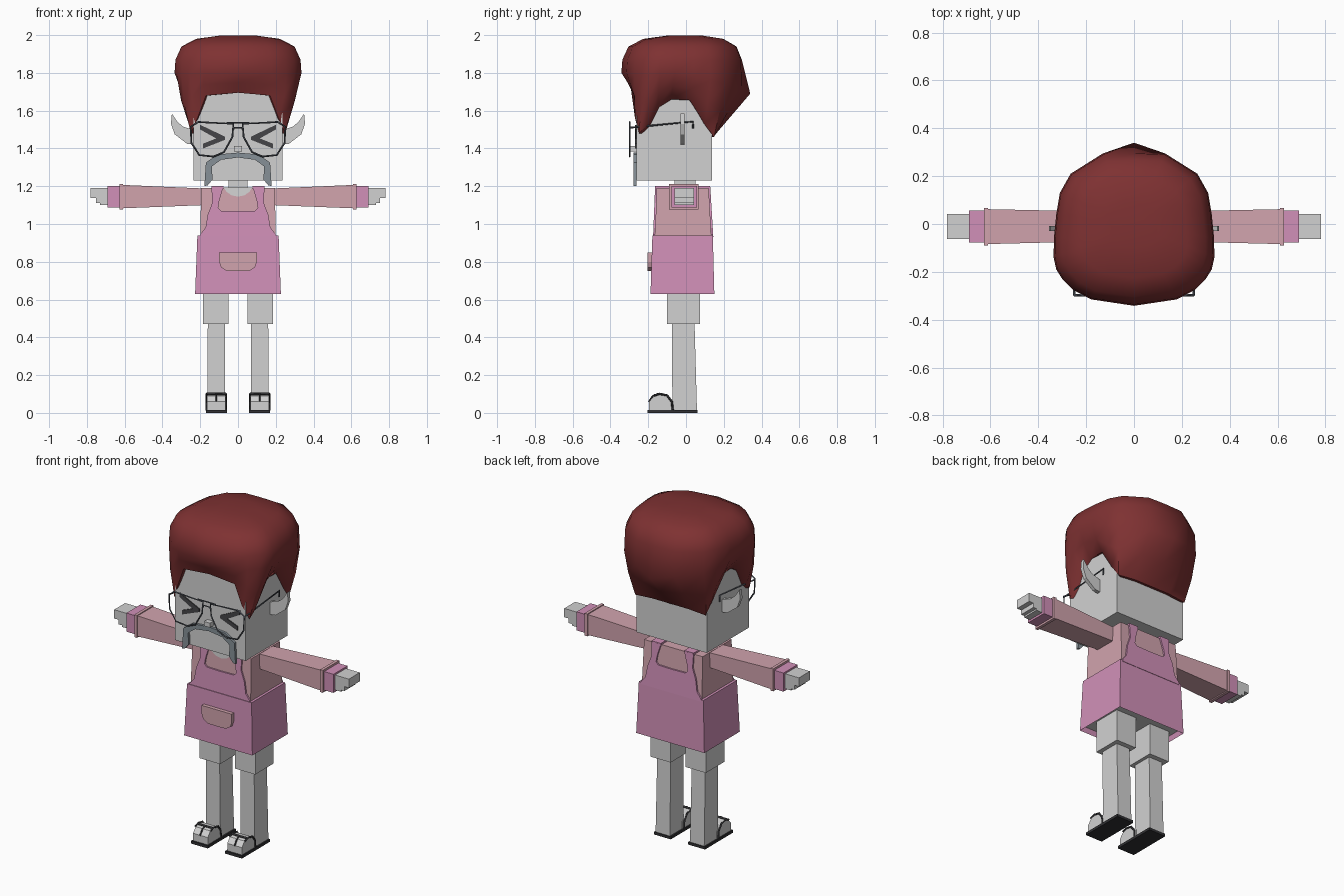
import bpy, bmesh

cube = bpy.data.objects.get("Cube")
if cube:
    bpy.data.objects.remove(cube, do_unlink=True)


def material(name, *rgb):
    m = bpy.data.materials.new(name)
    m.use_nodes = True
    m.diffuse_color = (*rgb, 1)
    m.node_tree.nodes["Principled BSDF"].inputs["Base Color"].default_value = (*rgb, 1)
    return m


GREY = material("pale_grey", .64, .64, .64)
PINK = material("apron_pink", .64, .28, .48)
ROSE = material("shirt_rose", .64, .37, .42)
HAIR = material("hair_red", .21, .031, .032)
SLATE = material("moustache_slate", .24, .28, .31)
WIRE = material("frame_grey", .08, .09, .11)
DARK = material("sandal_dark", .03, .03, .033)
EYE = material("eye_charcoal", .06, .06, .065)


def finish(ob, mirror=False):
    bpy.context.collection.objects.link(ob)
    if mirror:
        ob.modifiers.new("Mirror", 'MIRROR').use_axis[0] = True
    return ob


def loft(name, rings, mat, mirror=False):
    """Skin a stack of equal rings and cap both ends."""
    bm = bmesh.new()
    vs = [[bm.verts.new(p) for p in r] for r in rings]
    n = len(rings[0])
    for a, b in zip(vs, vs[1:]):
        for i in range(n):
            j = (i + 1) % n
            bm.faces.new((a[i], a[j], b[j], b[i]))
    bm.faces.new(vs[0])
    bm.faces.new(vs[-1])
    bmesh.ops.recalc_face_normals(bm, faces=bm.faces[:])
    me = bpy.data.meshes.new(name)
    bm.to_mesh(me)
    bm.free()
    me.materials.append(mat)
    return finish(bpy.data.objects.new(name, me), mirror)


def flat_z(x0, x1, y0, y1, z):
    return [(x0, y0, z), (x1, y0, z), (x1, y1, z), (x0, y1, z)]


def flat_x(x, y0, y1, z0, z1):
    return [(x, y0, z0), (x, y1, z0), (x, y1, z1), (x, y0, z1)]


def box(name, x0, x1, y0, y1, z0, z1, mat, mirror=False):
    return loft(name, [flat_z(x0, x1, y0, y1, z) for z in (z0, z1)], mat, mirror)


def plate(name, pts, y0, y1, mat, mirror=False, lean=0):
    """Extrude an x-z outline along y, optionally leaning with height."""
    rings = [[(x, y + lean * (z - .94), z) for x, z in pts] for y in (y0, y1)]
    return loft(name, rings, mat, mirror)


def symmetric(half):
    """Complete an outline whose first and last points may lie on x = 0."""
    return half + [(-p[0], *p[1:]) for p in reversed(half) if p[0] != 0]


def wire(name, pts, r, mat, closed=False, mirror=False):
    cu = bpy.data.curves.new(name, 'CURVE')
    cu.dimensions = '3D'
    cu.bevel_depth, cu.bevel_resolution = r, 0
    sp = cu.splines.new('POLY')
    sp.points.add(len(pts) - 1)
    for p, co in zip(sp.points, pts):
        p.co = (*co, 1)
    sp.use_cyclic_u = closed
    cu.materials.append(mat)
    return finish(bpy.data.objects.new(name, cu), mirror)


# Head, neck and ears
box("head", -.235, .235, -.263, .137, 1.23, 1.75, GREY)
box("neck", -.05, .05, -.06, .05, 1.14, 1.24, GREY)
plate("ears", [(.23, 1.42), (.27, 1.425), (.335, 1.475), (.355, 1.53), (.35, 1.585),
               (.32, 1.54), (.29, 1.515), (.23, 1.495)], -.03, -.008, GREY, True)
box("nose", -.02, .02, -.295, -.26, 1.385, 1.412, GREY)

# Squinting eyes
plate("eyes", [(.07, 1.445), (.185, 1.4), (.185, 1.425), (.115, 1.453),
               (.2, 1.5), (.2, 1.525), (.07, 1.463)], -.269, -.262, EYE, True)

# Moustache
plate("moustache", symmetric([(0, 1.378), (.11, 1.368), (.17, 1.325), (.178, 1.2),
                              (.16, 1.205), (.135, 1.235), (.138, 1.305), (.09, 1.34), (0, 1.352)]),
      -.278, -.262, SLATE)

# Spectacles
lens = [(.025, 1.53), (.21, 1.54), (.25, 1.515), (.247, 1.43), (.205, 1.365),
        (.13, 1.357), (.075, 1.38), (.03, 1.46)]
wire("lens_frames", [(x, -.298, z) for x, z in lens], .005, WIRE, True, True)
wire("upper_bridge", [(-.06, -.298, 1.537), (.06, -.298, 1.537)], .004, WIRE)
wire("lower_bridge", [(-.03, -.298, 1.49), (-.018, -.298, 1.51), (.018, -.298, 1.51),
                      (.03, -.298, 1.49)], .004, WIRE)
wire("temples", [(.25, -.298, 1.51), (.25, .037, 1.542), (.25, .037, 1.505)], .005, WIRE, False, True)

# Hair: hem following the head, widest outline, then the crown
hem = [(0, -.275, 1.695), (.17, -.275, 1.68), (.215, -.27, 1.56), (.25, -.248, 1.48),
       (.258, -.21, 1.52), (.25, -.15, 1.62), (.245, -.08, 1.66), (.245, .02, 1.655),
       (.245, .1, 1.53), (.235, .148, 1.46), (.12, .152, 1.47), (0, .152, 1.47)]
wide = [(0, -.342, 1.8), (.18, -.315, 1.8), (.255, -.275, 1.79), (.3, -.23, 1.79),
        (.325, -.19, 1.79), (.336, -.14, 1.8), (.335, -.06, 1.8), (.325, .04, 1.78),
        (.31, .13, 1.76), (.265, .21, 1.74), (.13, .295, 1.72), (0, .34, 1.69)]
rings = [[(x * .9, y * .9, z) for x, y, z in hem], hem,
         [tuple((a + b) / 2 + (.01 if i == 0 and a > 0 else 0) for i, (a, b) in enumerate(zip(p, q)))
          for p, q in zip(hem, wide)], wide]
for f, z in ((.985, 1.87), (.89, 1.94), (.66, 1.98), (.3, 1.997)):
    rings.append([(x * f, min(y, .3) * f, z) for x, y, _ in wide])
hair = loft("hair", [symmetric(r) for r in rings], HAIR)
bpy.ops.object.select_all(action='DESELECT')
bpy.context.view_layer.objects.active = hair
hair.select_set(True)
bpy.ops.object.shade_smooth_by_angle(angle=.9)

# Shirt body and open neckline
loft("shirt", [flat_z(-.2, .2, -.165, .135, .92), flat_z(-.195, .195, -.155, .12, 1.19)], ROSE)
plate("neckline", symmetric([(0, 1.145), (.035, 1.152), (.06, 1.17), (.075, 1.192)]),
      -.171, -.16, GREY, lean=.04)

# Apron skirt with a recessed grey underside
skirt = loft("apron_skirt", [flat_z(-.227, .227, -.188, .15, .63),
                             flat_z(-.215, .215, -.178, .142, .94)], PINK)
skirt.data.materials.append(GREY)
bm = bmesh.new()
bm.from_mesh(skirt.data)
bm.faces.ensure_lookup_table()
under = min(bm.faces, key=lambda f: f.calc_center_median().z)
bmesh.ops.inset_region(bm, faces=[under], thickness=.012)
bmesh.ops.translate(bm, verts=under.verts[:], vec=(0, 0, .03))
under.material_index = 1
bm.to_mesh(skirt.data)
bm.free()

# Apron bib and straps, front and back
bib = symmetric([(0, 1.068), (.09, 1.07), (.105, 1.085), (.1, 1.12), (.078, 1.195), (.14, 1.195),
                 (.137, 1.11), (.16, 1.05), (.172, .98), (.2, .945), (.2, .93)])
plate("front_bib", bib, -.174, -.164, PINK, lean=.04)
plate("back_bib", bib, .134, .144, PINK, lean=-.06)
box("shoulder_straps", .078, .14, -.163, .128, 1.185, 1.2, PINK, True)

# Rounded pouch
plate("pocket", symmetric([(0, .75), (.06, .752), (.09, .77), (.1, .8), (.1, .85), (0, .85)]),
      -.203, -.175, ROSE)

# Arms
loft("sleeves", [flat_x(.18, -.073, .053, 1.1, 1.188), flat_x(.615, -.084, .062, 1.083, 1.207)],
     ROSE, True)
box("sleeve_bands", .61, .628, -.09, .067, 1.077, 1.212, ROSE, True)
box("cuffs", .625, .69, -.077, .057, 1.088, 1.2, PINK, True)
box("hands", .68, .782, -.062, .042, 1.137, 1.19, GREY, True)
box("lower_fingers", .68, .752, -.062, .042, 1.11, 1.14, GREY, True)
box("palms", .68, .73, -.062, .042, 1.1, 1.112, GREY, True)

# Legs
box("trouser_legs", .05, .185, -.1, .075, .47, .7, GREY, True)
loft("lower_legs", [flat_z(.067, .162, -.072, .058, .012), flat_z(.07, .16, -.075, .045, .48)],
     GREY, True)

# Feet and sandals
foot = [(-.195, .012), (-.195, .06), (-.17, .09), (-.14, .098), (-.1, .09), (-.06, .06), (-.06, .012)]
loft("feet", [[(x, y, z) for y, z in foot] for x in (.065, .163)], GREY, True)
box("sandal_soles", .058, .17, -.205, .062, 0, .016, DARK, True)
for x, side in ((.063, "inner"), (.166, "outer")):
    wire(side + "_sandal_straps", [(x, -.17, .092), (x, -.14, .101), (x, -.1, .093),
                                   (x, -.075, .06), (x, -.07, .014)], .006, DARK, False, True)
wire("cross_straps", [(.063, -.15, .1), (.166, -.15, .1)], .007, DARK, False, True)
wire("toe_straps", [(.115, -.15, .1), (.115, -.175, .09), (.115, -.197, .058)], .005, DARK, False, True)
